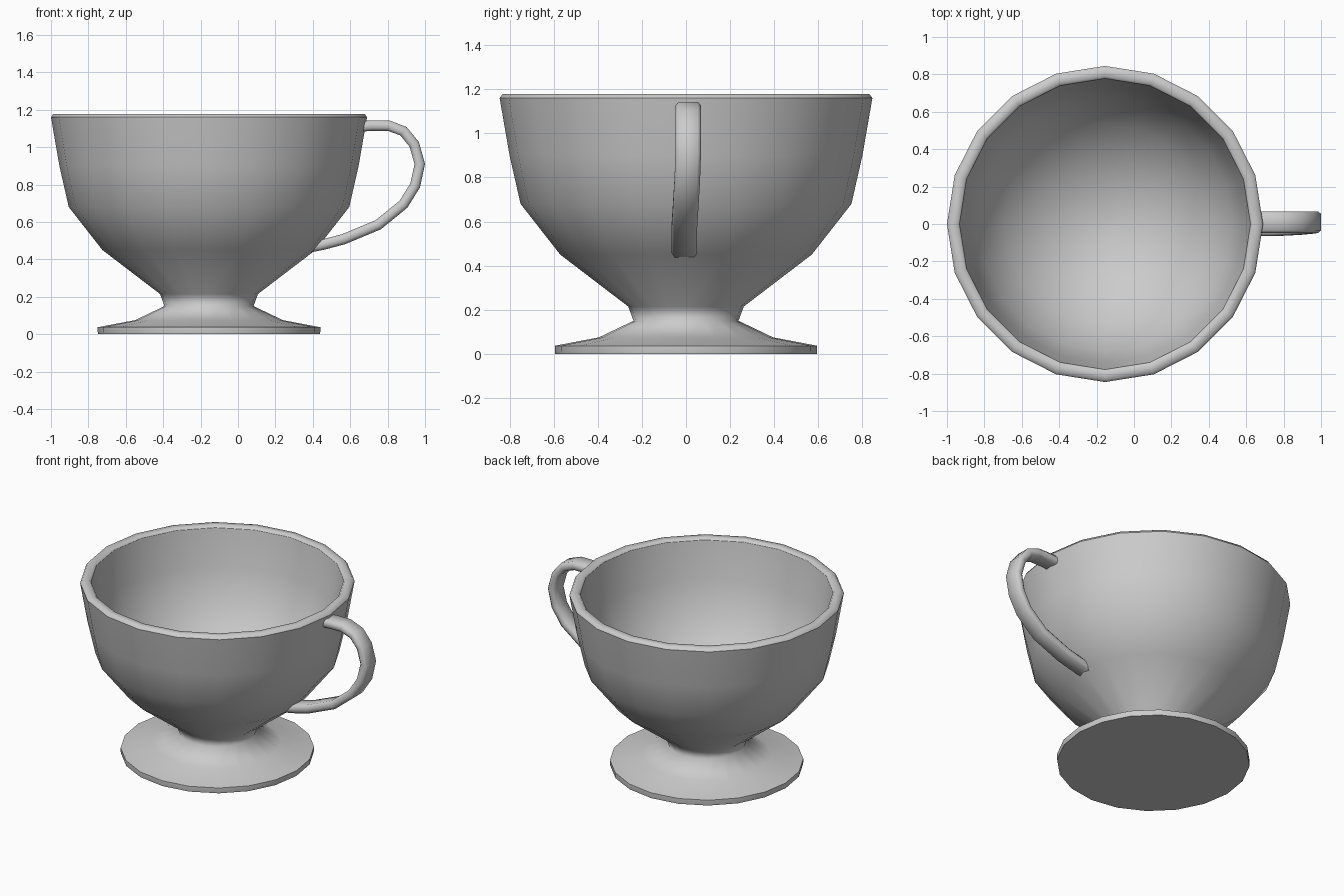
import bpy
import bmesh
import math
from mathutils import Vector

if "Cube" in bpy.data.objects:
    bpy.data.objects.remove(bpy.data.objects["Cube"])

SIDES = 20
CENTRE_X = -0.155


def make_object(name, bm):
    bmesh.ops.recalc_face_normals(bm, faces=bm.faces)
    mesh = bpy.data.meshes.new(name)
    bm.to_mesh(mesh)
    bm.free()
    obj = bpy.data.objects.new(name, mesh)
    bpy.context.collection.objects.link(obj)
    return obj


def bridge(bm, a, b):
    n = len(a)
    for i in range(n):
        j = (i + 1) % n
        bm.faces.new((a[i], a[j], b[j], b[i])).smooth = True


def lathe(name, profile, sharp=()):
    """Revolve (radius, z) points; rings listed in sharp keep a hard edge."""
    bm = bmesh.new()
    rings = []
    for r, z in profile:
        rings.append([bm.verts.new((CENTRE_X + r * math.cos(math.tau * i / SIDES),
                                    r * math.sin(math.tau * i / SIDES), z))
                      for i in range(SIDES)])
    for a, b in zip(rings, rings[1:]):
        bridge(bm, a, b)
    for ring in (rings[0], rings[-1]):
        bm.faces.new(ring).smooth = True
    for k in sharp:
        for i in range(SIDES):
            bm.edges.get((rings[k][i], rings[k][(i + 1) % SIDES])).smooth = False
    return make_object(name, bm)


# Cup: foot, waist, bowl, rim and rounded inner wall in one closed profile
lathe("cup_body", [
    (0.593, 0.0), (0.595, 0.012), (0.595, 0.037), (0.395, 0.075),
    (0.238, 0.15), (0.262, 0.215), (0.57, 0.45), (0.75, 0.68),
    (0.80, 0.90), (0.845, 1.16), (0.832, 1.178), (0.79, 1.178),
    (0.778, 1.165), (0.74, 0.92), (0.68, 0.71), (0.54, 0.51),
    (0.36, 0.375), (0.18, 0.30), (0.03, 0.28)], sharp=(0, 2, 9, 12))

# Handle: flattened rounded section swept along the path (x, y, z),
# both ends buried in the cup wall
path = [Vector(p) for p in (
    (0.64, 0.01, 1.110), (0.72, 0.01, 1.115), (0.805, 0.01, 1.115),
    (0.885, 0.01, 1.085), (0.942, 0.01, 1.015), (0.972, 0.01, 0.91),
    (0.947, 0.006, 0.795), (0.885, 0.0, 0.695), (0.75, -0.007, 0.585),
    (0.565, -0.007, 0.508), (0.46, -0.007, 0.480), (0.375, -0.007, 0.463))]
section = [(-0.058, -0.012), (-0.044, -0.028), (0.044, -0.028), (0.058, -0.012),
           (0.058, 0.012), (0.044, 0.028), (-0.044, 0.028), (-0.058, 0.012)]
side = Vector((0, 1, 0))
bm = bmesh.new()
rings = []
for i, p in enumerate(path):
    tangent = path[min(i + 1, len(path) - 1)] - path[max(i - 1, 0)]
    tangent.y = 0
    normal = tangent.normalized().cross(side)
    rings.append([bm.verts.new(p + side * u + normal * v) for u, v in section])
for a, b in zip(rings, rings[1:]):
    bridge(bm, a, b)
bm.faces.new(rings[0])
bm.faces.new(rings[-1])
make_object("handle", bm)
